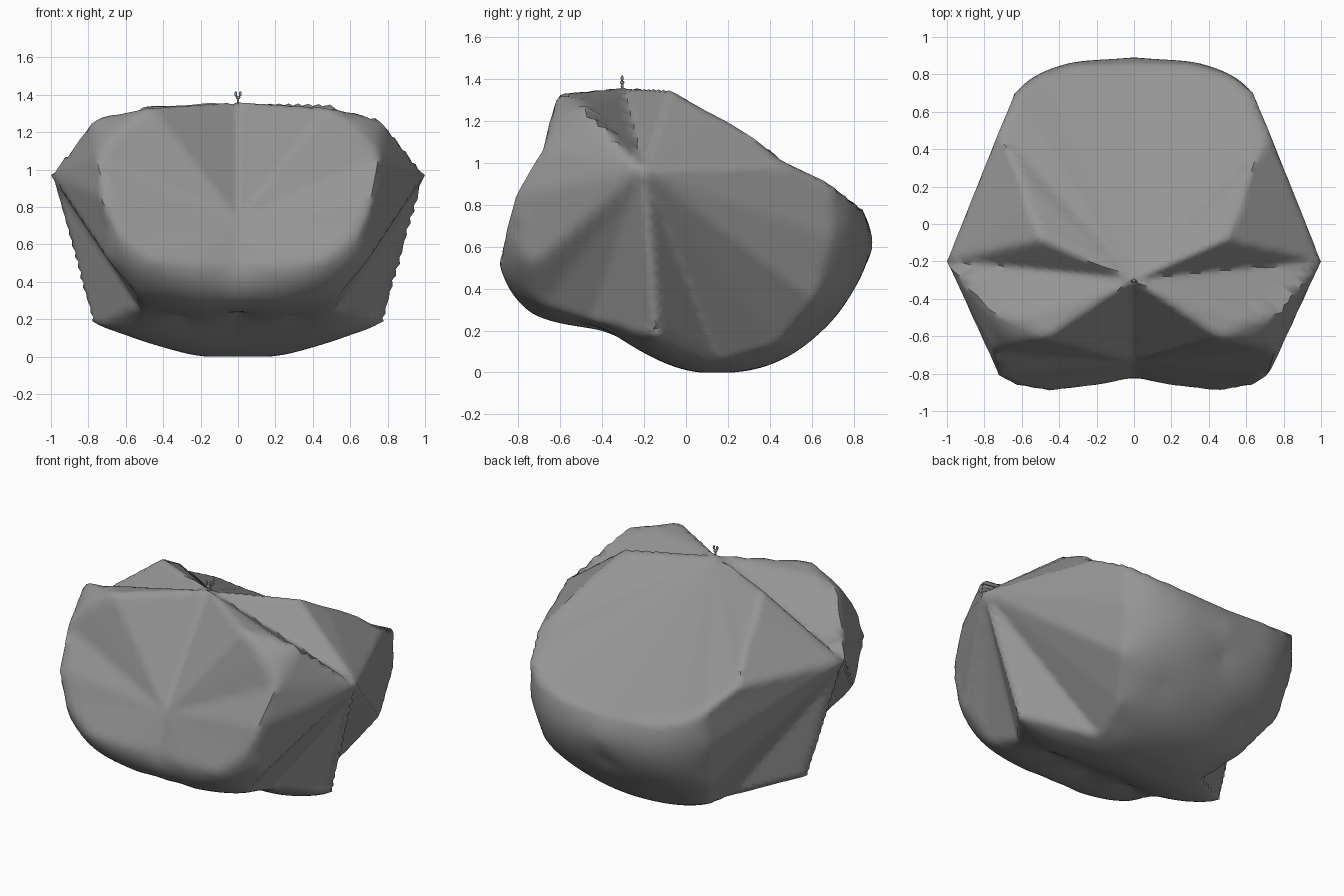
import bpy, bmesh, math
from mathutils import Vector
from mathutils.bvhtree import BVHTree

if "Cube" in bpy.data.objects:
    bpy.data.objects.remove(bpy.data.objects["Cube"])

grey = bpy.data.materials.new("warm_grey")
grey.diffuse_color = (0.3, 0.3, 0.3, 1)
grey.use_nodes = True
grey.node_tree.nodes["Principled BSDF"].inputs["Base Color"].default_value = grey.diffuse_color

CENTRE = Vector((0, 0, 0.65))

# Tufted points where the cover is pulled tight
TOP, NOSE, SIDE = (0, -.30, 1.36), (0, -.74, .73), (1, -.20, .97)
# Named rim corners
LOBE, BROW, SHOULDER = (.47, -.61, 1.33), (.63, -.50, 1.30), (.80, -.33, 1.28)
CHEEK, JAW, CHIN = (.75, -.68, 1.07), (.72, -.81, .85), (.45, -.89, .52)
HUMP, REAR_SIDE, REAR_CORNER = (.49, -.08, 1.35), (.72, .50, .99), (.64, .69, .90)
HUMP_B, HUMP_C = (.57, .10, 1.25), (.62, .28, 1.15)
HEEL, FOOT, GROOVE = (.78, -.14, .19), (.52, -.45, .25), (.40, .15, .06)

# Fans of straight folds: each tufted point and the rim it is stretched to
FANS = [
    (TOP, [NOSE, LOBE, BROW, SIDE, HUMP, HUMP_B, HUMP_C, REAR_SIDE, REAR_CORNER,
           (.50, .79, .82), (.32, .84, .78), (0, .85, .76)]),
    (SIDE, [BROW, SHOULDER, (.79, -.50, 1.19), CHEEK, JAW, (.70, -.72, .52),
            (.54, -.68, .33), FOOT, HEEL, GROOVE, (.47, .43, .14),
            (.60, .60, .35), (.64, .69, .65), REAR_CORNER, REAR_SIDE,
            HUMP_C, HUMP_B, HUMP]),
    (NOSE, [LOBE, (.63, -.65, 1.20), CHEEK, JAW, (.63, -.86, .66), CHIN,
            (.20, -.86, .50), (0, -.82, .49)]),
]
# Rounded back and underside
BASE = [(.20, -.73, .28), (0, -.73, .28), (0, .89, .60), (.32, .86, .58),
        (0, .64, .19), (0, .82, .45), (.30, .62, .22), (0, .20, 0),
        (.20, -.02, .02), (0, -.20, .10), (.60, -.14, .12), (0, -.45, .24),
        (.30, .25, .03), (.30, -.40, .22)]


def both_sides(points):
    out = []
    for x, y, z in points:
        out.append(Vector((x, y, z)))
        if x > 0:
            out.append(Vector((-x, y, z)))
    return out


def kernel(a, b):
    return (a - b).length ** 1.2


def solve(a, b):
    n = len(b)
    m = [row[:] + [v] for row, v in zip(a, b)]
    for i in range(n):
        p = max(range(i, n), key=lambda r: abs(m[r][i]))
        m[i], m[p] = m[p], m[i]
        for r in range(i + 1, n):
            f = m[r][i] / m[i][i]
            if f:
                m[r] = [u - f * v for u, v in zip(m[r], m[i])]
    x = [0.0] * n
    for i in reversed(range(n)):
        x[i] = (m[i][n] - sum(m[i][k] * x[k] for k in range(i + 1, n))) / m[i][i]
    return x


def add_object(name, bm, angle):
    mesh = bpy.data.meshes.new(name)
    bm.to_mesh(mesh)
    bm.free()
    mesh.materials.append(grey)
    ob = bpy.data.objects.new(name, mesh)
    bpy.context.collection.objects.link(ob)
    bpy.ops.object.select_all(action='DESELECT')
    ob.select_set(True)
    bpy.context.view_layer.objects.active = ob
    bpy.ops.object.shade_smooth_by_angle(angle=math.radians(angle))
    return ob


# Fan triangles, mirrored, plus guide points along their folds and rims
corners, tris = [], []
raw = [TOP, NOSE, SIDE] + BASE
for pole, rim in FANS:
    for a, b in zip(rim, rim[1:]):
        for s in (1, -1):
            tris.append(tuple(range(len(corners), len(corners) + 3)))
            corners += [Vector((s * x, y, z)) for x, y, z in (pole, a, b)]
    raw += rim
    raw += [tuple(Vector(a).lerp(Vector(b), .5)) for a, b in zip(rim, rim[1:])]
    raw += [tuple(Vector(pole).lerp(Vector(e), .6)) for e in rim]
fans = BVHTree.FromPolygons(corners, tris)
points = []
for p in raw:
    d = (Vector(p) - CENTRE).normalized()
    if all((d - (Vector(q) - CENTRE).normalized()).length > .05 for q in points):
        points.append(p)

# Cushion body: a sphere pushed onto the fans, and rounded between them
guides = both_sides(points)
dirs = [(g - CENTRE).normalized() for g in guides]
radii = [(g - CENTRE).length for g in guides]
rows = [[kernel(a, b) for b in dirs] + [1.0] for a in dirs]
rows.append([1.0] * len(dirs) + [0.0])
weights = solve(rows, radii + [0.0])

bm = bmesh.new()
bmesh.ops.create_icosphere(bm, subdivisions=6, radius=1)
for v in bm.verts:
    d = v.co.normalized()
    hit = fans.ray_cast(CENTRE, d)[0]
    if hit:
        v.co = hit
    else:
        r = weights[-1] + sum(w * kernel(d, e) for w, e in zip(weights, dirs))
        v.co = CENTRE + d * r
    v.co.z = max(v.co.z, 0)
    v.co.x = max(-1, min(1, v.co.x))
# Sharp tips at the tufted points and heel corners
for p in both_sides([TOP, NOSE, SIDE, HEEL]):
    min(bm.verts, key=lambda v: (v.co - p).length).co = p
add_object("cushion_body", bm, 60)

# Tiny finial: a stem, a knob and two buds
bm = bmesh.new()
top = Vector((0, -.305, 1.36))


def bead(offset, size):
    made = bmesh.ops.create_icosphere(bm, subdivisions=2, radius=1)["verts"]
    for v in made:
        v.co = top + Vector(offset) + Vector([c * s for c, s in zip(v.co, size)])


bead((0, 0, .008), (.007, .007, .016))
bead((0, 0, .025), (.013, .011, .009))
for s in (-1, 1):
    bead((s * .012, 0, .045), (.007, .007, .015))
add_object("top_finial", bm, 40)
